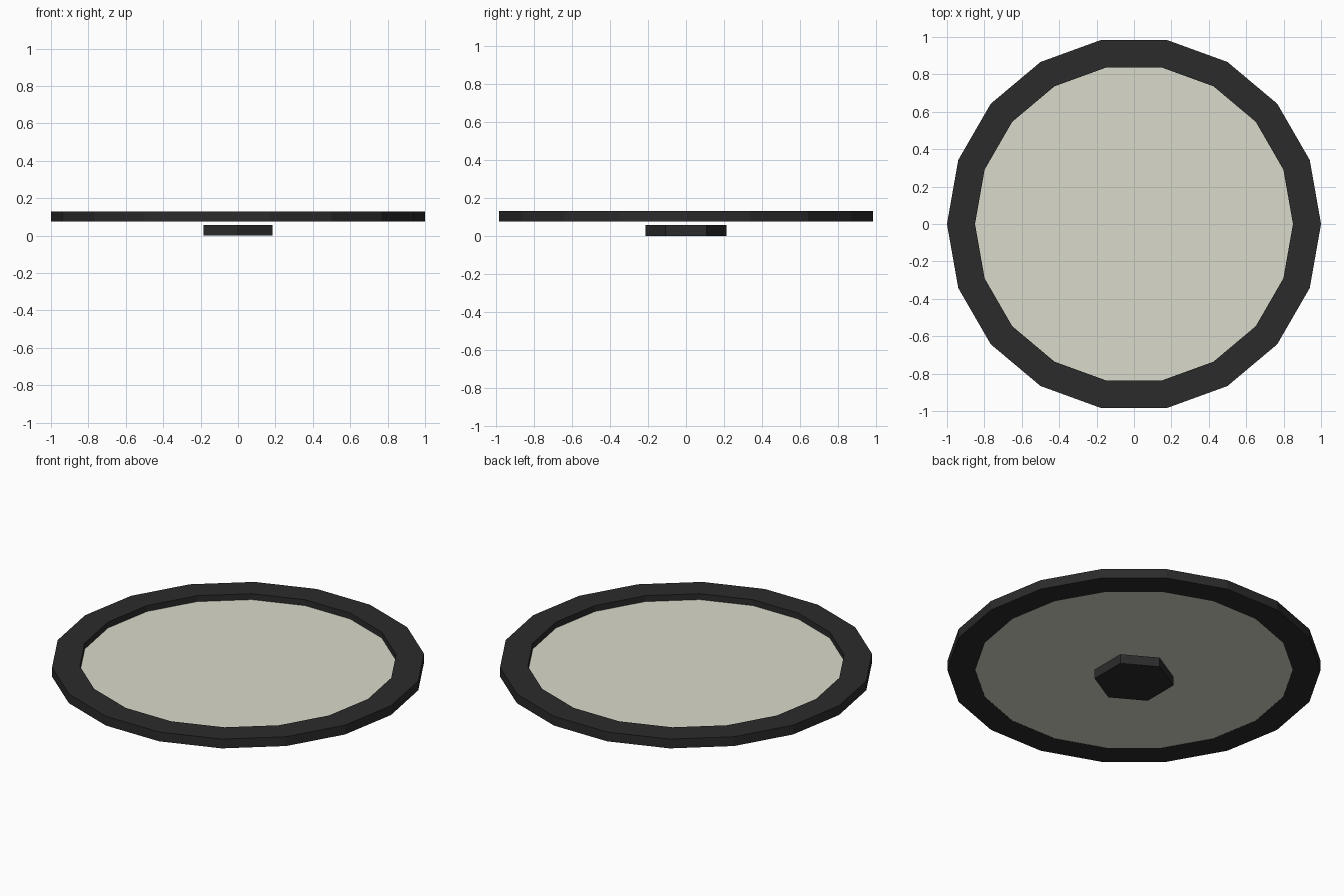
import bpy, bmesh
from math import cos, sin, pi

if "Cube" in bpy.data.objects:
    bpy.data.objects.remove(bpy.data.objects["Cube"])


def material(name, rgb):
    m = bpy.data.materials.new(name)
    m.diffuse_color = (*rgb, 1)
    m.use_nodes = True
    m.node_tree.nodes["Principled BSDF"].inputs["Base Color"].default_value = m.diffuse_color
    return m


def make_object(name, bm, mat):
    bmesh.ops.recalc_face_normals(bm, faces=bm.faces)
    me = bpy.data.meshes.new(name)
    bm.to_mesh(me)
    bm.free()
    me.materials.append(mat)
    ob = bpy.data.objects.new(name, me)
    bpy.context.collection.objects.link(ob)
    return ob


def loop(bm, r, z, n, start=0.0):
    return [bm.verts.new((r * cos(start + 2 * pi * i / n),
                          r * sin(start + 2 * pi * i / n), z)) for i in range(n)]


def bridge(bm, a, b):
    for i in range(len(a)):
        j = (i + 1) % len(a)
        bm.faces.new((a[i], a[j], b[j], b[i]))


def prism(name, r, z0, z1, n, mat, start=0.0):
    bm = bmesh.new()
    lo, hi = loop(bm, r, z0, n, start), loop(bm, r, z1, n, start)
    bridge(bm, lo, hi)
    bm.faces.new(lo)
    bm.faces.new(hi)
    return make_object(name, bm, mat)


black = material("black", (0.024, 0.024, 0.024))
cream = material("cream", (0.7, 0.7, 0.6))
SIDES = 18

# Outer rim: rectangular section swept round
bm = bmesh.new()
rings = [loop(bm, r, z, SIDES) for r, z in
         ((1.0, 0.075), (1.0, 0.13), (0.85, 0.13), (0.85, 0.075))]
for k in range(4):
    bridge(bm, rings[k], rings[(k + 1) % 4])
make_object("rim", bm, black)

# Pale panel set low inside the rim
prism("panel", 0.85, 0.076, 0.095, SIDES, cream)

# Hexagonal foot below the panel
prism("hex_foot", 0.214, 0.0, 0.056, 6, black, pi / 2)
